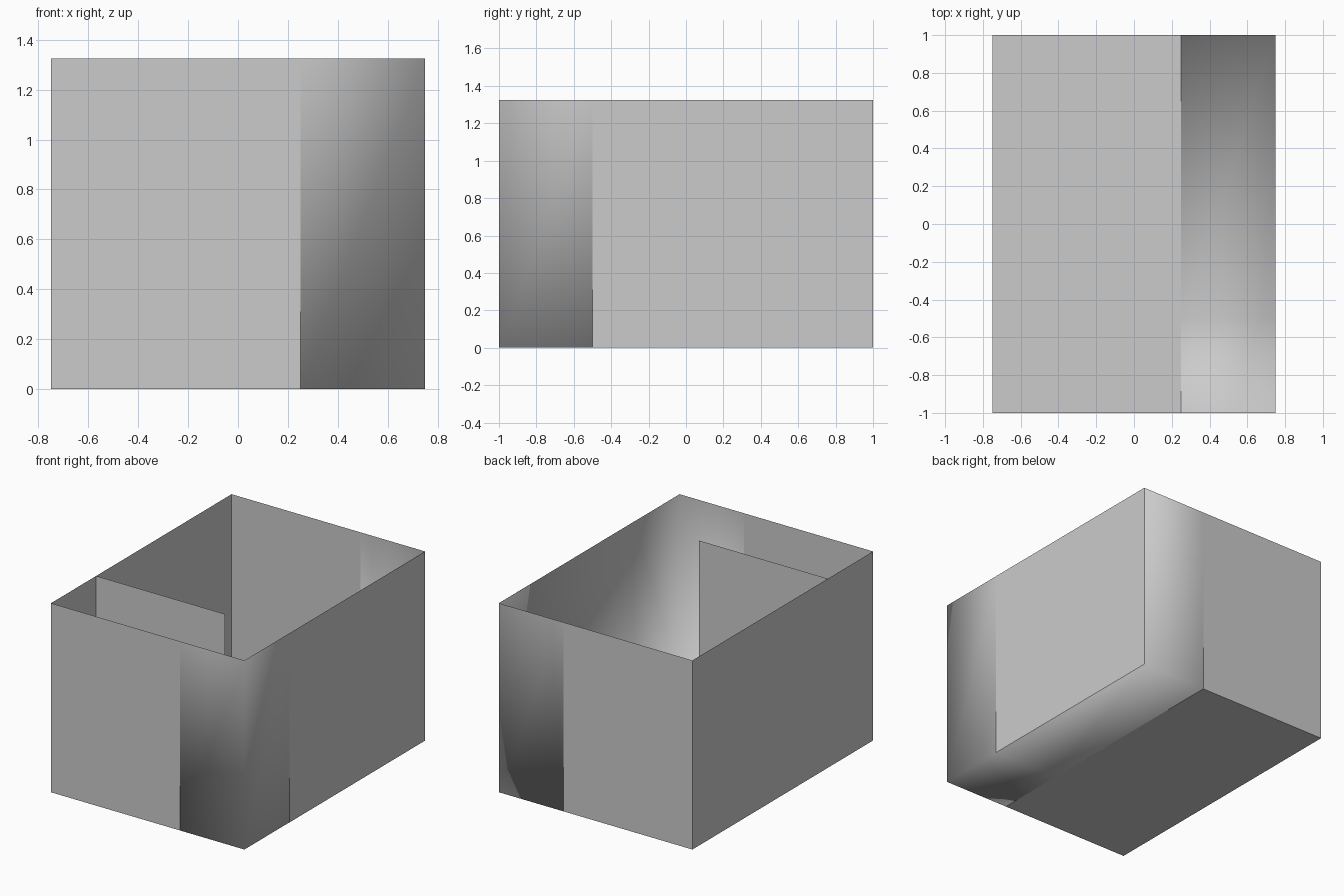
import bpy

if "Cube" in bpy.data.objects:
    bpy.data.objects.remove(bpy.data.objects["Cube"])

H = 1.325            # wall height
L, M, R = -0.75, 0.25, 0.75   # left, doorway line, right
F, P, B = -1.0, -0.5, 1.0     # front, partition line, back


def sheet(name, quads, smooth=False):
    """Thin sheet object from quads; coincident corners are shared."""
    verts, faces, index = [], [], {}
    for quad in quads:
        face = []
        for co in quad:
            if co not in index:
                index[co] = len(verts)
                verts.append(co)
            face.append(index[co])
        faces.append(face)
    me = bpy.data.meshes.new(name)
    me.from_pydata(verts, [], faces)
    for p in me.polygons:
        p.use_smooth = smooth
    ob = bpy.data.objects.new(name, me)
    bpy.context.collection.objects.link(ob)
    return ob


def wall(x0, y0, x1, y1):
    return [(x0, y0, 0), (x1, y1, 0), (x1, y1, H), (x0, y0, H)]


def slab(x0, y0, x1, y1):
    # faces downwards, so it is outward like the walls
    return [(x0, y0, 0), (x0, y1, 0), (x1, y1, 0), (x1, y0, 0)]


# flat shaded room parts
sheet("floor", [slab(L, F, M, B)])
sheet("front_wall", [wall(L, F, M, F)])
sheet("left_wall", [wall(L, B, L, F)])
sheet("back_wall", [wall(M, B, L, B)])
sheet("partition_wall", [wall(L, P, M, P)])
sheet("right_wall", [wall(R + 0.001, P, R + 0.001, B)])

# smooth shaded corridor shell along the right side
sheet("corridor_shell", [
    wall(M, F, R, F),
    wall(R, F, R, P),
    wall(R, P, R, B),
    wall(R, B, M, B),
    slab(M, F, R, P),
    slab(M, P, R, B),
], smooth=True)
